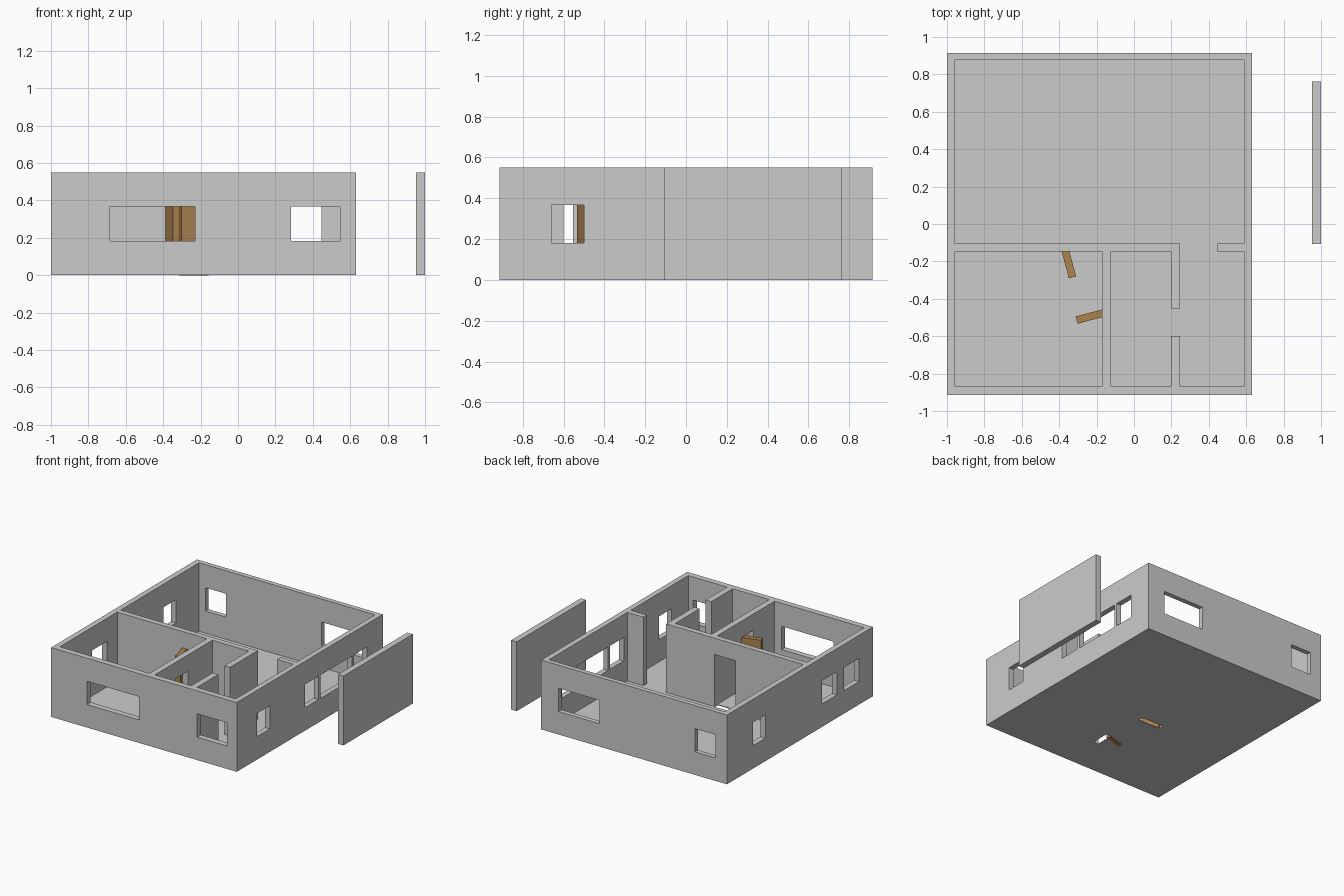
import bpy, math
from mathutils import Matrix, Vector

if "Cube" in bpy.data.objects:
    bpy.data.objects.remove(bpy.data.objects["Cube"])

H = 0.55              # wall height
FLOOR = 0.006         # floor slab thickness
SILL, HEAD = 0.182, 0.367
DOOR_H = 0.42


def box(name, x, y, z):
    """Axis-aligned box from (min, max) ranges."""
    v = [(a, b, c) for c in z for b in y for a in x]
    f = [(0, 2, 3, 1), (4, 5, 7, 6), (0, 1, 5, 4),
         (2, 6, 7, 3), (0, 4, 6, 2), (1, 3, 7, 5)]
    me = bpy.data.meshes.new(name)
    me.from_pydata(v, [], f)
    ob = bpy.data.objects.new(name, me)
    bpy.context.collection.objects.link(ob)
    return ob


# House block, carved into rooms below
house = box("house_walls_and_floor", (-1, 0.63), (-0.915, 0.915), (0, H))
cutters = []


def cut(x, y, z):
    c = box("cutter", x, y, z)
    c.hide_render = True
    cutters.append(c)


# Rooms: living room, left room, middle room, right room
for x, y in [((-0.956, 0.588), (-0.105, 0.877)),
             ((-0.956, -0.17), (-0.868, -0.148)),
             ((-0.122, 0.198), (-0.868, -0.148)),
             ((0.247, 0.588), (-0.868, -0.148))]:
    cut(x, y, (FLOOR, H + 0.1))

# Full-height passages
cut((0.247, 0.447), (-0.2, -0.05), (FLOOR, H + 0.1))
cut((0.15, 0.3), (-0.6, -0.453), (FLOOR, H + 0.1))

# Doorways, cut down through the floor
cut((-0.36, -0.175), (-0.148, -0.105), (-0.1, DOOR_H))
cut((-0.17, -0.122), (-0.602, -0.455), (-0.1, DOOR_H))

# Windows in each outer wall
for r in [(-0.685, -0.23), (0.283, 0.545)]:
    cut(r, (-1.0, -0.85), (SILL, HEAD))
for r in [(0.12, 0.48), (-0.9, -0.72)]:
    cut(r, (0.85, 1.0), (SILL, HEAD))
for r in [(0.434, 0.586), (-0.465, -0.275), (-0.743, -0.553)]:
    cut((-1.1, -0.93), r, (SILL, HEAD))
for r in [(-0.66, -0.5), (-0.06, 0.11), (0.135, 0.532), (0.555, 0.715)]:
    cut((0.56, 0.7), r, (SILL, HEAD))

# Carve everything out, then drop the cutters
for c in cutters:
    m = house.modifiers.new("cut", 'BOOLEAN')
    m.operation, m.solver, m.object = 'DIFFERENCE', 'EXACT', c
deps = bpy.context.evaluated_depsgraph_get()
carved = bpy.data.meshes.new_from_object(house.evaluated_get(deps))
house.modifiers.clear()
house.data = carved
for c in cutters:
    bpy.data.objects.remove(c)

# Free-standing screen wall beside the house
box("screen_wall", (0.952, 1.0), (-0.107, 0.763), (0, H))

# Two open wooden doors, each swung from its wall
wood = bpy.data.materials.new("wood")
wood.diffuse_color = (0.42, 0.23, 0.08, 1)
wood.use_nodes = True
wood.node_tree.nodes["Principled BSDF"].inputs["Base Color"].default_value = wood.diffuse_color


def door(name, tip, angle, base):
    """Leaf whose free end is centred on tip, pointing along angle."""
    d = box(name, (-0.15, 0), (-0.02, 0.02), (base, DOOR_H))
    d.data.transform(Matrix.Translation(Vector((*tip, 0))) @
                     Matrix.Rotation(math.radians(angle), 4, 'Z'))
    d.data.materials.append(wood)


door("living_room_door", (-0.329, -0.285), -75, FLOOR)
door("middle_room_door", (-0.307, -0.514), 195, -0.0005)
